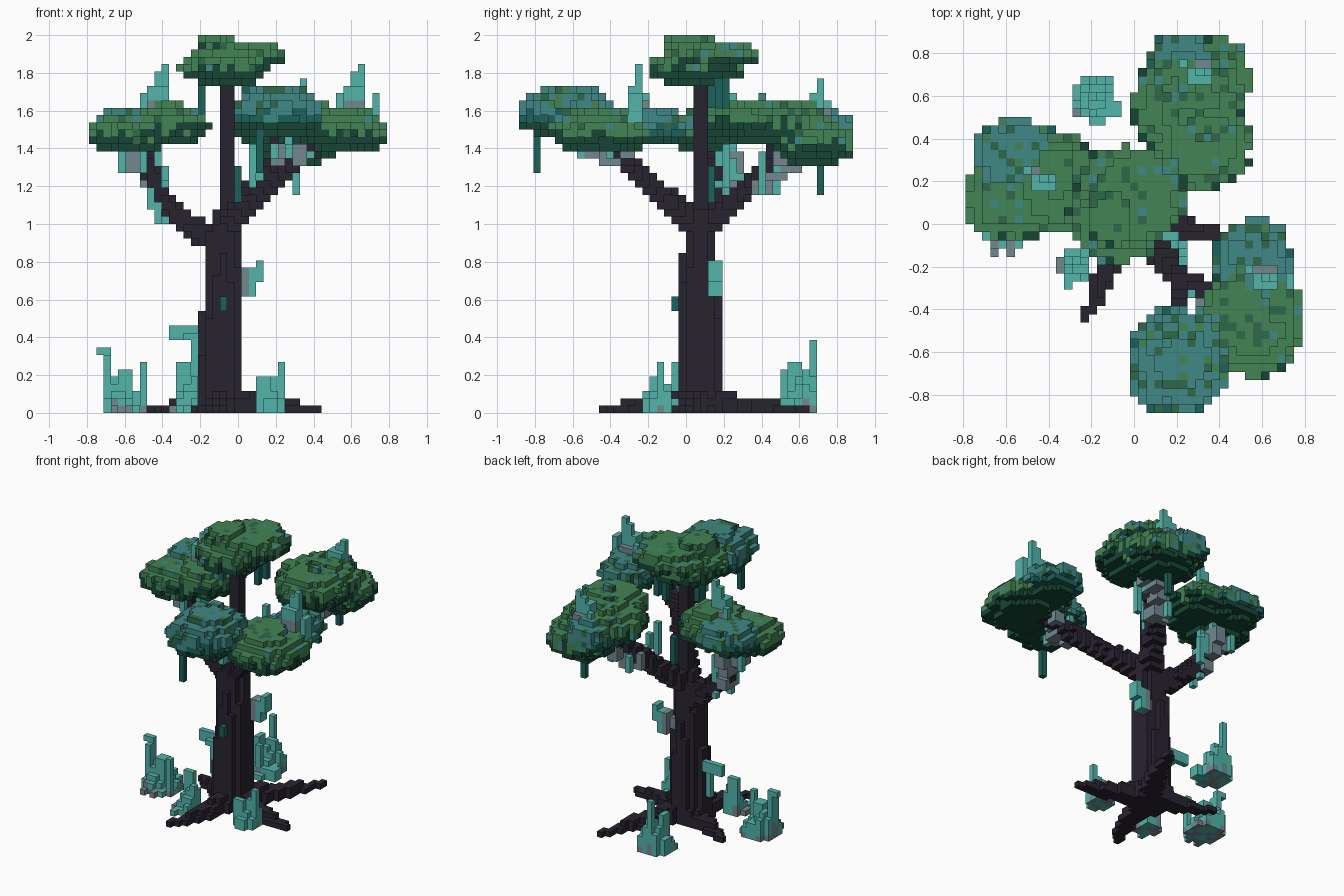
import bpy, bmesh, math, random
from mathutils import Vector

if "Cube" in bpy.data.objects:
    bpy.data.objects.remove(bpy.data.objects["Cube"])

random.seed(4)
V = 1 / 26                      # voxel size
cells = {}                      # (i, j, k) -> (part, colour)

COLOURS = {
    "bark": (0.022, 0.017, 0.03), "green": (0.055, 0.23, 0.09),
    "mid": (0.028, 0.14, 0.065), "teal": (0.05, 0.25, 0.24),
    "dark": (0.008, 0.06, 0.035), "deep_teal": (0.012, 0.12, 0.105),
    "crystal": (0.085, 0.46, 0.41), "grey": (0.17, 0.25, 0.28),
}


def centre(i, j, k):
    return Vector((i * V, (j + .5) * V, (k + .5) * V))


def index(x, y, z):
    return round(x / V), math.floor(y / V + 1e-6), math.floor(z / V + 1e-6)


def put(c, part, colour):
    if abs(c[0]) <= 20 and -23 <= c[1] <= 22 and 0 <= c[2] <= 51:
        cells.setdefault(c, (part, colour))


def around(x, y, z, rx, ry, rz):
    a, b = index(x - rx, y - ry, z - rz), index(x + rx, y + ry, z + rz)
    for i in range(a[0], b[0] + 1):
        for j in range(a[1], b[1] + 1):
            for k in range(a[2], b[2] + 1):
                yield i, j, k


def limb(part, pts):
    """Tapered voxel tube through (x, y, z, radius) points."""
    for p, q in zip(pts, pts[1:]):
        n = int((Vector(q[:3]) - Vector(p[:3])).length / V * 2) + 1
        for s in range(n + 1):
            x, y, z, r = (a + (b - a) * s / n for a, b in zip(p, q))
            put(index(x, y, z), part, "bark")
            for c in around(x, y, z, r, r, r):
                if (centre(*c) - Vector((x, y, z))).length <= r:
                    put(c, part, "bark")


def blob(part, x, y, z, rx, ry, rz, main):
    """Rough flattened leaf cushion, darker underneath."""
    other = "teal" if main == "green" else "green"
    noise = {}
    for c in around(x, y, z, rx, ry, rz):
        p = centre(*c)
        d = (abs((p.x - x) / rx) ** 2.3 + abs((p.y - y) / ry) ** 2.3) ** 1.05 + ((p.z - z) / rz) ** 2
        n = noise.setdefault((c[0] // 2, c[1] // 2, c[2]), random.uniform(-.2, .14))
        if d <= 1 + n:
            h = (p.z - z) / rz
            if h + random.uniform(-.3, .3) < -.1:
                col = "dark" if main == "green" or h < -.4 else "deep_teal"
            else:
                col = random.choices([main, other, "mid"], [80, 6, 14])[0]
            put(c, part, col)


def spike(part, x, y, z0, z1, wx=1, wy=1, colour="crystal"):
    """Upright bar, wx by wy voxels."""
    i, j, k0 = index(x, y, z0)
    for k in range(k0, max(k0 + 1, round(z1 / V))):
        for a in range(wx):
            for b in range(wy):
                put((i + a - wx // 2, j + b - wy // 2, k), part, colour)


def cluster(part, x, y, z, rx, ry, h, px, py):
    """Crystal clump on a grey foot, peaking at px, py."""
    for i, j, _ in around(x, y, z, rx, ry, 0):
        p = centre(i, j, 0)
        if ((p.x - x) / rx) ** 2 + ((p.y - y) / ry) ** 2 <= random.uniform(.8, 1.15):
            d = math.hypot((p.x - px) / rx, (p.y - py) / ry) / 1.6
            top = z + h * max(.15, (1 - d) ** 1.4 if d < 1 else 0) * random.uniform(.75, 1)
            foot = min(top, z + h * random.uniform(0, .4))
            spike(part, p.x, p.y, z, foot, colour=random.choice(("grey", "crystal")))
            spike(part, p.x, p.y, foot // V * V, top)


# Trunk and roots
limb("trunk", [(-.09, .07, 0, .14), (-.09, .07, .1, .12), (-.085, .07, .45, .115),
               (-.08, .075, .9, .09), (-.058, .077, 1.1, .055), (-.058, .077, 1.8, .04)])
for x, y in ((.42, -.05), (-.22, -.44), (.22, .62), (-.44, .24)):
    mx, my = (x - .09) / 2 + .03, (y + .07) / 2 - .02
    limb("roots", [(-.08, .07, .07, .08), (mx, my, .03, .055), (x, y, .015, .025)])

# Branches
limb("left_branch", [(-.1, .08, .9, .08), (-.28, .12, 1.0, .06),
                     (-.42, .15, 1.15, .05), (-.48, .17, 1.32, .05), (-.54, .18, 1.45, .045)])
limb("front_branch", [(-.04, .04, 1.0, .07), (.12, -.14, 1.17, .058),
                      (.26, -.28, 1.3, .052), (.46, -.4, 1.45, .045)])
limb("front_branch", [(.18, -.2, 1.24, .045), (.22, -.38, 1.38, .04), (.22, -.55, 1.5, .04)])
limb("back_branch", [(-.04, .12, 1.0, .07), (.08, .32, 1.18, .055),
                     (.2, .43, 1.32, .05), (.3, .5, 1.45, .045)])

# Leaf canopies
for b in (("top_canopy", -.07, .06, 1.83, .23, .25, .1, "green"),
          ("top_canopy", .0, .13, 1.89, .25, .25, .08, "green"),
          ("top_canopy", -.1, .02, 1.94, .12, .15, .065, "green"),
          ("left_canopy", -.57, .12, 1.48, .235, .2, .105, "green"),
          ("left_canopy", -.36, .19, 1.52, .21, .24, .105, "green"),
          ("left_canopy", -.55, .32, 1.53, .21, .18, .1, "teal"),
          ("left_canopy", -.36, .25, 1.58, .13, .15, .075, "green"),
          ("front_canopy", .21, -.64, 1.59, .235, .255, .14, "teal"),
          ("front_canopy", .57, -.45, 1.49, .235, .26, .12, "green"),
          ("front_canopy", .47, -.43, 1.53, .16, .2, .1, "green"),
          ("front_canopy", .56, -.17, 1.52, .18, .2, .1, "teal"),
          ("back_canopy", .33, .37, 1.55, .225, .215, .12, "green"),
          ("back_canopy", .26, .56, 1.52, .27, .24, .125, "green"),
          ("back_canopy", .33, .68, 1.43, .22, .215, .12, "green"),
          ("back_canopy", .22, .76, 1.5, .15, .135, .1, "teal")):
    blob(*b)

# Hanging vines
for x, y, z0, z1 in ((.1, -.79, 1.28, 1.54), (-.19, .1, 1.58, 1.8), (.04, .17, 1.6, 1.8),
                     (.08, .21, 1.65, 1.82), (.3, .71, 1.17, 1.4), (-.19, .14, 1.65, 1.8)):
    spike("vines", x, y, z0, z1, colour="deep_teal")

# Crystal clumps on the ground
cluster("ground_crystals", -.6, -.01, 0, .12, .13, .27, -.65, .03)
cluster("ground_crystals", -.18, .58, 0, .115, .115, .3, -.19, .64)
cluster("ground_crystals", -.28, -.2, 0, .085, .09, .24, -.25, -.17)
cluster("ground_crystals", .18, -.13, 0, .08, .09, .22, .2, -.13)
for x, y, z0, z1, wx, wy in ((-.69, .02, 0, .31, 1, 2), (-.69, .02, .31, .35, 2, 1),
                             (-.5, -.04, 0, .27, 1, 1), (-.58, 0, 0, .23, 2, 2),
                             (-.19, .67, 0, .39, 1, 1), (-.23, .6, 0, .27, 1, 2),
                             (-.2, .5, 0, .23, 1, 1), (-.27, -.15, 0, .27, 2, 1),
                             (.23, -.13, 0, .27, 1, 1), (.15, -.16, 0, .19, 2, 1)):
    spike("ground_crystals", x, y, z0, z1, wx, wy)

# Crystals growing on the trunk
for x, y, z0, z1, wx, wy, col in ((.04, .16, .65, .77, 1, 2, "grey"), (.12, .19, .73, .81, 1, 2, "crystal"),
                                  (.08, .19, .65, .77, 1, 2, "crystal"), (.04, .13, .68, .74, 2, 1, "grey"),
                                  (-.23, .1, .39, .43, 2, 2, "crystal"), (-.27, .1, .42, .47, 4, 1, "crystal"),
                                  (-.23, .06, .2, .4, 1, 1, "crystal"), (-.08, -.05, .54, .63, 1, 1, "deep_teal"),
                                  (.0, .12, 1.1, 1.3, 1, 1, "deep_teal")):
    spike("trunk_crystals", x, y, z0, z1, wx, wy, col)

# Crystals along the branches
for pts in (((-.42, .19, 1.12), (-.46, .21, 1.24), (-.55, .16, 1.33), (-.48, .24, 1.34)),
            ((.36, -.4, 1.38), (.26, -.5, 1.4), (.44, -.34, 1.4), (.22, -.42, 1.36)),
            ((.12, .36, 1.22), (.18, .42, 1.22), (.25, .48, 1.3), (.3, .55, 1.34), (.34, .5, 1.38))):
    for x, y, z in pts:
        spike("branch_crystals", x, y, z - .04, z + .04, 2, 3, "grey")
        for s in range(2):
            dx, dy = random.choice((-.06, 0, .04)), random.choice((-.075, 0, .075))
            spike("branch_crystals", x + dx, y + dy, z - .03, z + random.uniform(.04, .1), 1, 1)
for x, y, z0, z1 in ((-.43, .1, 1.01, 1.12), (-.38, .2, 1.01, 1.05), (.3, .42, 1.16, 1.3),
                     (.06, .22, 1.2, 1.43), (.1, .24, 1.25, 1.35), (-.39, .23, 1.12, 1.3)):
    spike("branch_crystals", x, y, z0, z1)

# Crystals on top of the canopies
for x, y, z, h in ((-.42, .21, 1.58, .27), (.62, -.24, 1.56, .29), (.31, .7, 1.54, .23)):
    spike("canopy_crystals", x, y, z, z + .08, 3, 3, "grey")
    spike("canopy_crystals", x, y, z, z + h * .6, 3, 2)
    spike("canopy_crystals", x + .04, y, z, z + h * .82, 2, 1)
    spike("canopy_crystals", x + .03, y, z, z + h)
    spike("canopy_crystals", x - .08, y + .04, z, z + h * .45)
spike("canopy_crystals", .73, -.24, 1.56, 1.7, 1, 2)

# Skin the visible voxel faces, one object per part
mats = {}
for name, rgb in COLOURS.items():
    mats[name] = bpy.data.materials.new(name)
    mats[name].diffuse_color = (*rgb, 1)

for part in sorted({p for p, _ in cells.values()}):
    bm, verts = bmesh.new(), {}
    for c, (p, col) in cells.items():
        if p != part:
            continue
        for axis in range(3):
            for s in (0, 1):
                n = list(c)
                n[axis] += 2 * s - 1
                if tuple(n) in cells:
                    continue
                quad = []
                for a, b in ((0, 0), (1, 0), (1, 1), (0, 1)):
                    q = list(c)
                    q[axis] += s
                    q[(axis + 1) % 3] += a
                    q[(axis + 2) % 3] += b
                    q = tuple(q)
                    if q not in verts:
                        verts[q] = bm.verts.new(((q[0] - .5) * V, q[1] * V, q[2] * V))
                    quad.append(verts[q])
                f = bm.faces.new(quad if s else quad[::-1])
                f.material_index = list(COLOURS).index(col)
    mesh = bpy.data.meshes.new(part)
    bm.to_mesh(mesh)
    bm.free()
    for m in mats.values():
        mesh.materials.append(m)
    bpy.context.collection.objects.link(bpy.data.objects.new(part, mesh))

for m in bpy.data.materials:
    if m.users and not m.is_grease_pencil:
        m.use_nodes = True
        m.node_tree.nodes["Principled BSDF"].inputs["Base Color"].default_value = m.diffuse_color
